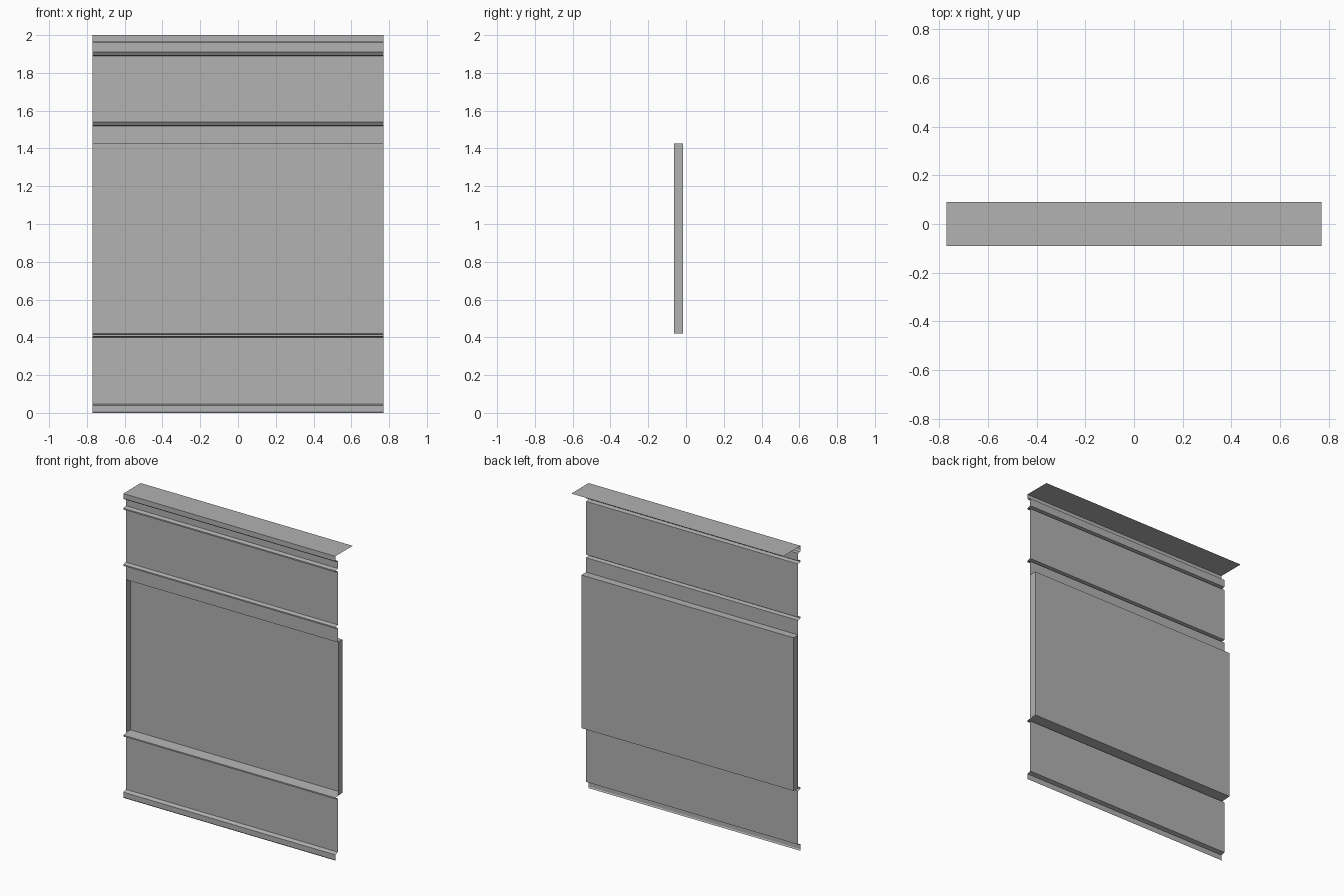
import bpy
import bmesh

cube = bpy.data.objects.get("Cube")
if cube:
    bpy.data.objects.remove(cube, do_unlink=True)

HALF = 0.77     # half the panel length
WALL = -0.064   # plane of the wall sheet
LIP = -0.09     # outermost edge of the mouldings
BACK = -0.015   # plane of the recessed panel

grey = bpy.data.materials.new("plain_grey")
grey.use_nodes = True
grey.diffuse_color = (0.445, 0.445, 0.445, 1)
grey.node_tree.nodes["Principled BSDF"].inputs["Base Color"].default_value = grey.diffuse_color


def make_object(name, faces):
    """Build an open sheet from lists of corner points."""
    bm = bmesh.new()
    for corners in faces:
        bm.faces.new([bm.verts.new(p) for p in corners])
    bmesh.ops.remove_doubles(bm, verts=bm.verts, dist=0.0005)
    mesh = bpy.data.meshes.new(name)
    bm.to_mesh(mesh)
    bm.free()
    mesh.materials.append(grey)
    obj = bpy.data.objects.new(name, mesh)
    bpy.context.collection.objects.link(obj)
    return obj


def extrude_profile(name, profile):
    """Sweep a (y, z) profile, listed upwards, along x."""
    make_object(name, [[(-HALF, *a), (HALF, *a), (HALF, *b), (-HALF, *b)]
                       for a, b in zip(profile, profile[1:])])


def ledge(z, inner=WALL):
    """Thin projecting moulding whose top is at height z."""
    return [(WALL, z - 0.02), (LIP, z - 0.015), (LIP, z - 0.006), (inner, z)]


# Plinth and lower wall
extrude_profile("plinth", [(LIP + 0.005, 0), (LIP, 0.008), (LIP, 0.04), (WALL, 0.048)])
extrude_profile("lower_wall", [(WALL, 0.048), (WALL, 0.4)])

# Sill running back into the recess
extrude_profile("sill", ledge(0.42, BACK))

# Recessed panel with its head and two closed ends
extrude_profile("recessed_panel", [(BACK, 0.42), (BACK, 1.425), (WALL, 1.425)])
for side, x in (("left", HALF), ("right", -HALF)):
    make_object(side + "_recess_end", [[(x, WALL, 0.42), (x, BACK, 0.42),
                                        (x, BACK, 1.425), (x, WALL, 1.425)]])

# Upper wall bands with mouldings between them
extrude_profile("recess_head_band", [(WALL, 1.425), (WALL, 1.52)])
extrude_profile("middle_moulding", ledge(1.54))
extrude_profile("upper_wall", [(WALL, 1.54), (WALL, 1.89)])
extrude_profile("upper_moulding", ledge(1.91))
extrude_profile("frieze", [(WALL, 1.91), (WALL, 1.96)])

# Cornice and the flat roof strip behind it
extrude_profile("cornice", [(WALL, 1.96), (LIP + 0.005, 1.962), (LIP, 1.97), (LIP, 2)])
extrude_profile("roof_strip", [(LIP, 2), (0.09, 2)])
